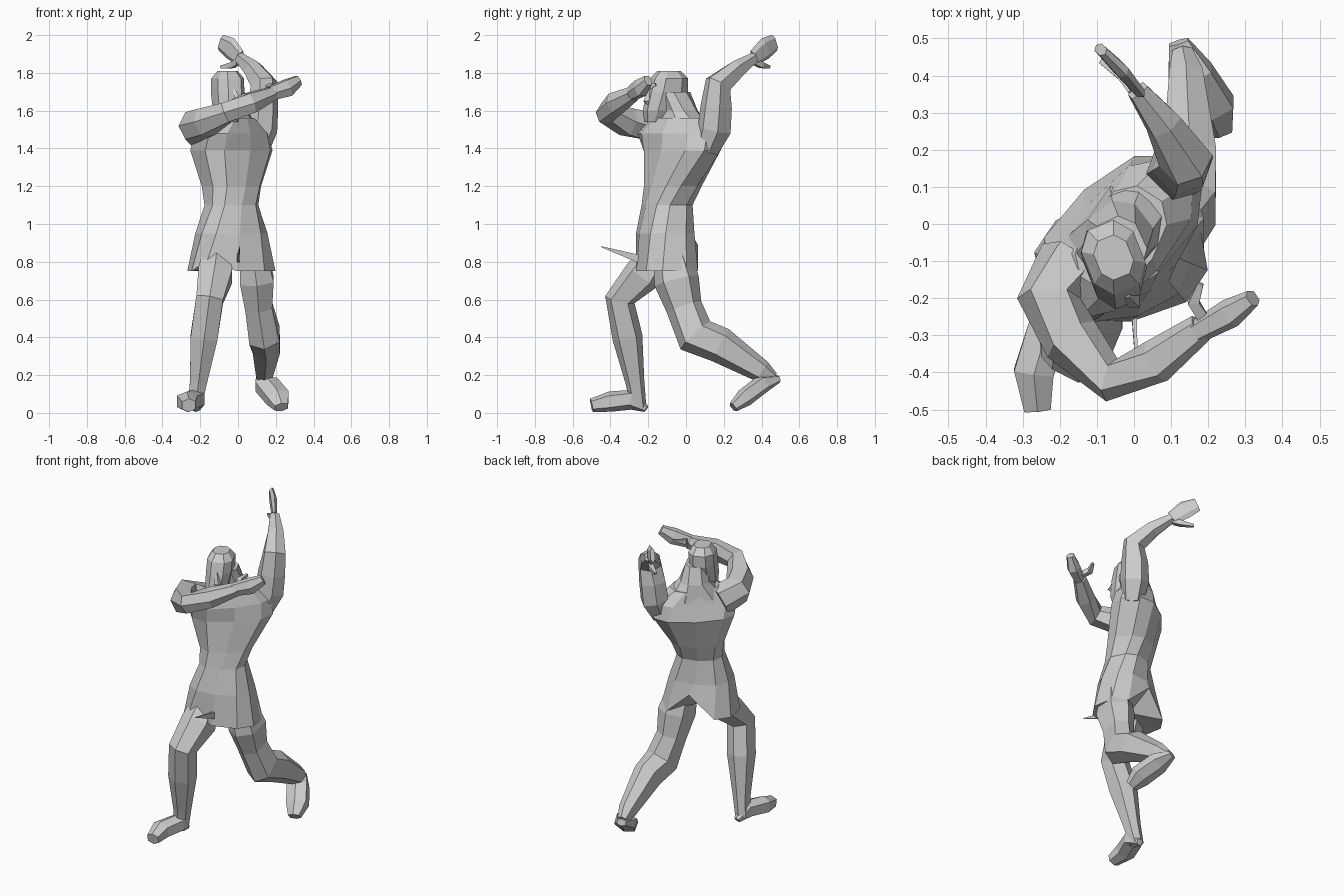
import bpy
import bmesh
from math import cos, sin, pi, radians, copysign
from mathutils import Vector, Matrix

default_cube = bpy.data.objects.get("Cube")
if default_cube:
    bpy.data.objects.remove(default_cube, do_unlink=True)

clay = bpy.data.materials.new("clay grey")
clay.use_nodes = True
grey = (.6, .6, .6, 1)
clay.diffuse_color = grey
clay.node_tree.nodes["Principled BSDF"].inputs["Base Color"].default_value = grey

SIDEWAYS = Vector((1, 0, 0))
UPWARD = Vector((0, 0, 1))
DIAGONAL = Vector((1, 1, 0))


def skin(name, rings, shape_hem=None):
    """Join rings of points into one closed flat-shaded part."""
    bm = bmesh.new()
    loops = [[bm.verts.new(point) for point in ring] for ring in rings]
    for low, high in zip(loops, loops[1:]):
        for i in range(len(low)):
            j = (i + 1) % len(low)
            bm.faces.new((low[i], low[j], high[j], high[i]))
    if shape_hem:
        shape_hem(loops[0])
    for cap in (loops[0], loops[-1]):
        bmesh.ops.poke(bm, faces=[bm.faces.new(cap)])
    bmesh.ops.recalc_face_normals(bm, faces=bm.faces)
    mesh = bpy.data.meshes.new(name)
    bm.to_mesh(mesh)
    bm.free()
    mesh.materials.append(clay)
    part = bpy.data.objects.new(name, mesh)
    bpy.context.collection.objects.link(part)


def rounded_box(sides):
    """Outline of a softened box with unit half width and half depth."""
    angles = [2 * pi * (i + .5) / sides for i in range(sides)]
    soften = lambda value: copysign(abs(value) ** .8, value)
    return [Vector((soften(cos(a)), soften(sin(a)), 0)) for a in angles]


def stack(name, sides, x, first_twist, last_twist, levels, shape_hem=None):
    """Level rings (height, y, half width, half depth), twisting steadily upwards."""
    rings = []
    for step, (z, y, width, depth) in enumerate(levels):
        blend = step / (len(levels) - 1)
        twist = first_twist + (last_twist - first_twist) * blend
        turn = Matrix.Rotation(radians(twist), 3, "Z")
        size = Matrix.Diagonal((width, depth, 1))
        centre = Vector((x, y, z))
        rings.append([centre + turn @ size @ corner for corner in rounded_box(sides)])
    skin(name, rings, shape_hem)


def limb(name, side, flatness, joints, sides=6):
    """Tube through joints (x, y, z, radius); flatness scales it across the side axis."""
    centres = [Vector(joint[:3]) for joint in joints]
    rings = []
    for i, centre in enumerate(centres):
        ahead = centres[min(i + 1, len(centres) - 1)]
        behind = centres[max(i - 1, 0)]
        along = (ahead - behind).normalized()
        u = (side - along * side.dot(along)).normalized()
        v = along.cross(u) * flatness
        radius = joints[i][-1]
        rings.append([centre + (u * p.x + v * p.y) * radius for p in rounded_box(sides)])
    skin(name, rings)


# Tunic with a slit at the back and a small notch in front
def slit_hem(hem):
    back, front = hem[2], hem[6]
    back.co.z += .14
    front.co.z += .06


stack("tunic", 10, -.035, 10, 58, [
    (.75, -.1, .235, .165),
    (.95, -.11, .19, .145),
    (1.1, -.1, .14, .125),
    (1.2, -.07, .16, .135),
    (1.39, -.02, .25, .15),
    (1.48, -.04, .25, .13),
    (1.56, -.04, .15, .1),
], slit_hem)

# Neck and head
stack("neck", 8, -.04, 50, 25, [
    (1.5, -.03, .18, .11),
    (1.6, -.03, .09, .09),
    (1.7, -.06, .07, .08),
])
stack("head", 8, -.055, 22, 22, [
    (1.54, -.16, .05, .06),
    (1.6, -.13, .07, .1),
    (1.7, -.1, .08, .11),
    (1.77, -.09, .08, .1),
    (1.81, -.09, .05, .06),
])
limb("nose", SIDEWAYS, 1, [
    (-.02, -.19, 1.71, .01),
    (0, -.21, 1.65, .02),
    (-.01, -.19, 1.63, .01),
], sides=4)

# Thin spike at the front of the hem
limb("front_spike", SIDEWAYS, 3, [
    (0, -.23, .81, .01),
    (.01, -.45, .88, .001),
], sides=4)

# Right leg, planted in front
limb("right_leg", SIDEWAYS, 1, [
    (-.11, -.16, .84, .08),
    (-.12, -.23, .73, .1),
    (-.15, -.35, .6, .08),
    (-.18, -.31, .4, .08),
    (-.21, -.27, .16, .05),
    (-.23, -.25, .03, .04),
])
limb("right_foot", SIDEWAYS, .9, [
    (-.22, -.21, .02, .02),
    (-.23, -.28, .07, .06),
    (-.27, -.4, .06, .06),
    (-.26, -.5, .04, .04),
])

# Left leg, trailing on its toes
limb("left_leg", SIDEWAYS, 1.2, [
    (.08, -.08, .84, .08),
    (.1, -.05, .7, .1),
    (.11, -.01, .56, .08),
    (.14, .05, .41, .09),
    (.15, .18, .36, .08),
    (.14, .4, .22, .05),
    (.13, .46, .18, .03),
])
limb("left_foot", SIDEWAYS, .7, [
    (.12, .49, .18, .03),
    (.15, .4, .15, .07),
    (.21, .31, .08, .07),
    (.23, .25, .03, .04),
])

# Right arm, folded across the face
limb("right_arm", UPWARD, 1, [
    (-.17, -.1, 1.47, .09),
    (-.23, -.2, 1.52, .085),
    (-.17, -.31, 1.54, .08),
    (-.06, -.42, 1.59, .06),
    (.06, -.37, 1.64, .06),
    (.18, -.28, 1.69, .04),
])
limb("right_hand", UPWARD, .8, [
    (.17, -.29, 1.69, .04),
    (.26, -.24, 1.72, .05),
    (.32, -.2, 1.76, .03),
])
limb("right_thumb", UPWARD, 1, [
    (.19, -.26, 1.7, .02),
    (.16, -.21, 1.72, .02),
    (.18, -.16, 1.74, .01),
], sides=4)

# Left arm, raised behind the head
limb("left_arm", DIAGONAL, 1, [
    (.1, .11, 1.39, .06),
    (.12, .15, 1.5, .085),
    (.13, .16, 1.62, .08),
    (.14, .17, 1.74, .07),
    (.08, .27, 1.82, .05),
    (.01, .36, 1.88, .03),
])
limb("left_hand", DIAGONAL, 3, [
    (.01, .36, 1.88, .015),
    (-.04, .42, 1.93, .02),
    (-.09, .47, 1.96, .015),
])
limb("left_thumb", DIAGONAL, 1, [
    (0, .36, 1.86, .02),
    (-.03, .4, 1.84, .02),
    (-.09, .44, 1.83, .01),
], sides=4)
